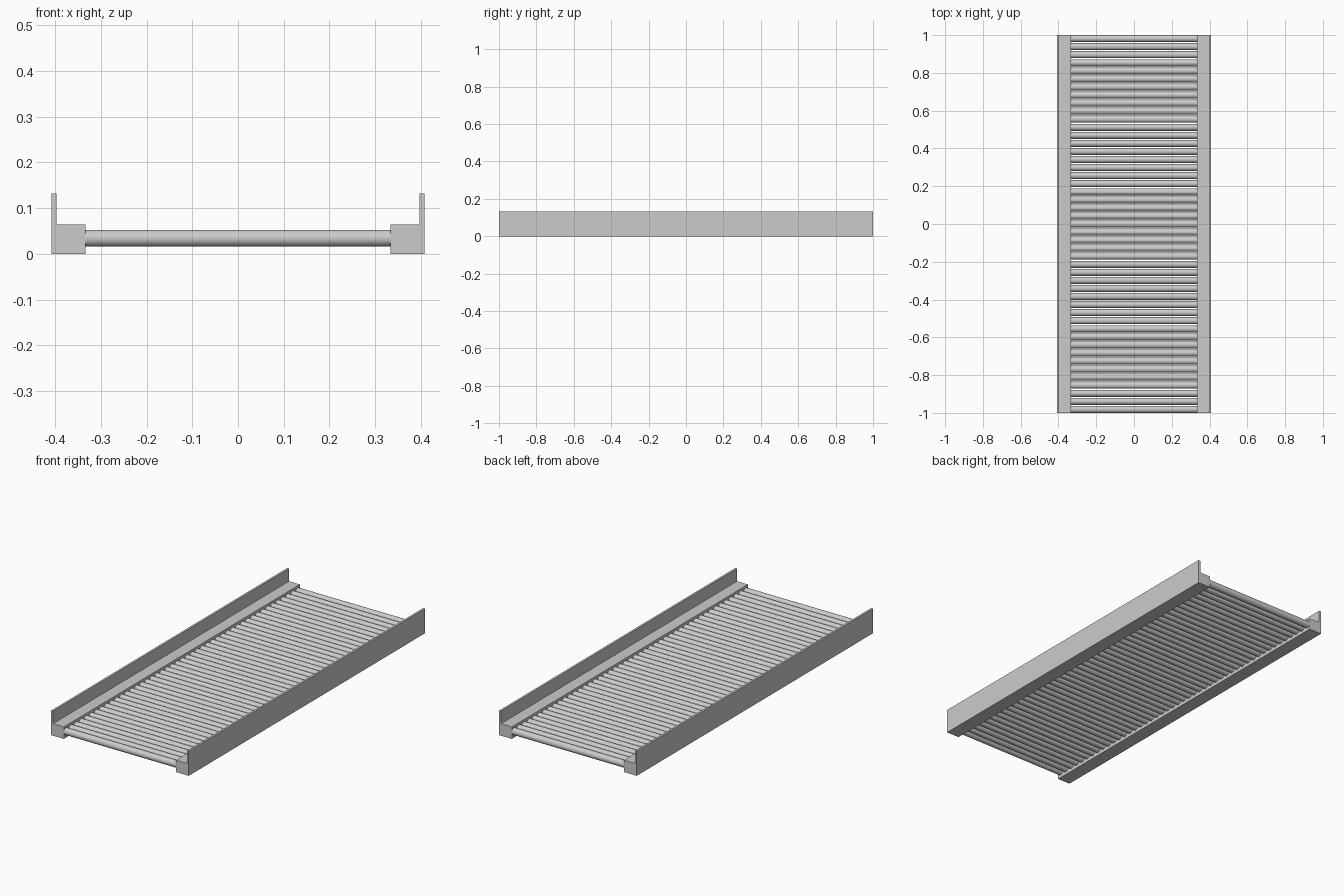
import bpy, bmesh
from math import radians
from mathutils import Matrix

if "Cube" in bpy.data.objects:
    bpy.data.objects.remove(bpy.data.objects["Cube"])

LENGTH = 2.0
ROLLERS = 47
RADIUS = 0.0185
AXLE_Z = 0.0343
INNER, LIP, OUTER = 0.333, 0.397, 0.408


def make_object(name, bm):
    bmesh.ops.recalc_face_normals(bm, faces=bm.faces[:])
    mesh = bpy.data.meshes.new(name)
    bm.to_mesh(mesh)
    bm.free()
    obj = bpy.data.objects.new(name, mesh)
    bpy.context.collection.objects.link(obj)
    return obj


def side_rail(name, side):
    # L-shaped section extruded along the conveyor
    profile = [(INNER, 0), (OUTER, 0), (OUTER, 0.132), (LIP, 0.132),
               (LIP, 0.064), (INNER, 0.064)]
    bm = bmesh.new()
    face = bm.faces.new([bm.verts.new((side * x, -LENGTH / 2, z)) for x, z in profile])
    ext = bmesh.ops.extrude_face_region(bm, geom=[face], use_keep_orig=True)
    verts = [g for g in ext["geom"] if isinstance(g, bmesh.types.BMVert)]
    bmesh.ops.translate(bm, verts=verts, vec=(0, LENGTH, 0))
    return make_object(name, bm)


def roller(name, y):
    # smooth cylinder lying across the rails
    bm = bmesh.new()
    bmesh.ops.create_cone(bm, cap_ends=True, segments=32, radius1=RADIUS,
                          radius2=RADIUS, depth=2 * INNER,
                          matrix=Matrix.Translation((0, y, AXLE_Z))
                          @ Matrix.Rotation(radians(90), 4, 'Y'))
    for f in bm.faces:
        f.smooth = len(f.verts) == 4
    return make_object(name, bm)


# Side rails
side_rail("left_rail", -1)
side_rail("right_rail", 1)

# Row of rollers
pitch = (LENGTH - 2 * RADIUS) / (ROLLERS - 1)
for i in range(ROLLERS):
    roller(f"roller_{i + 1:02d}", (i - (ROLLERS - 1) / 2) * pitch)
